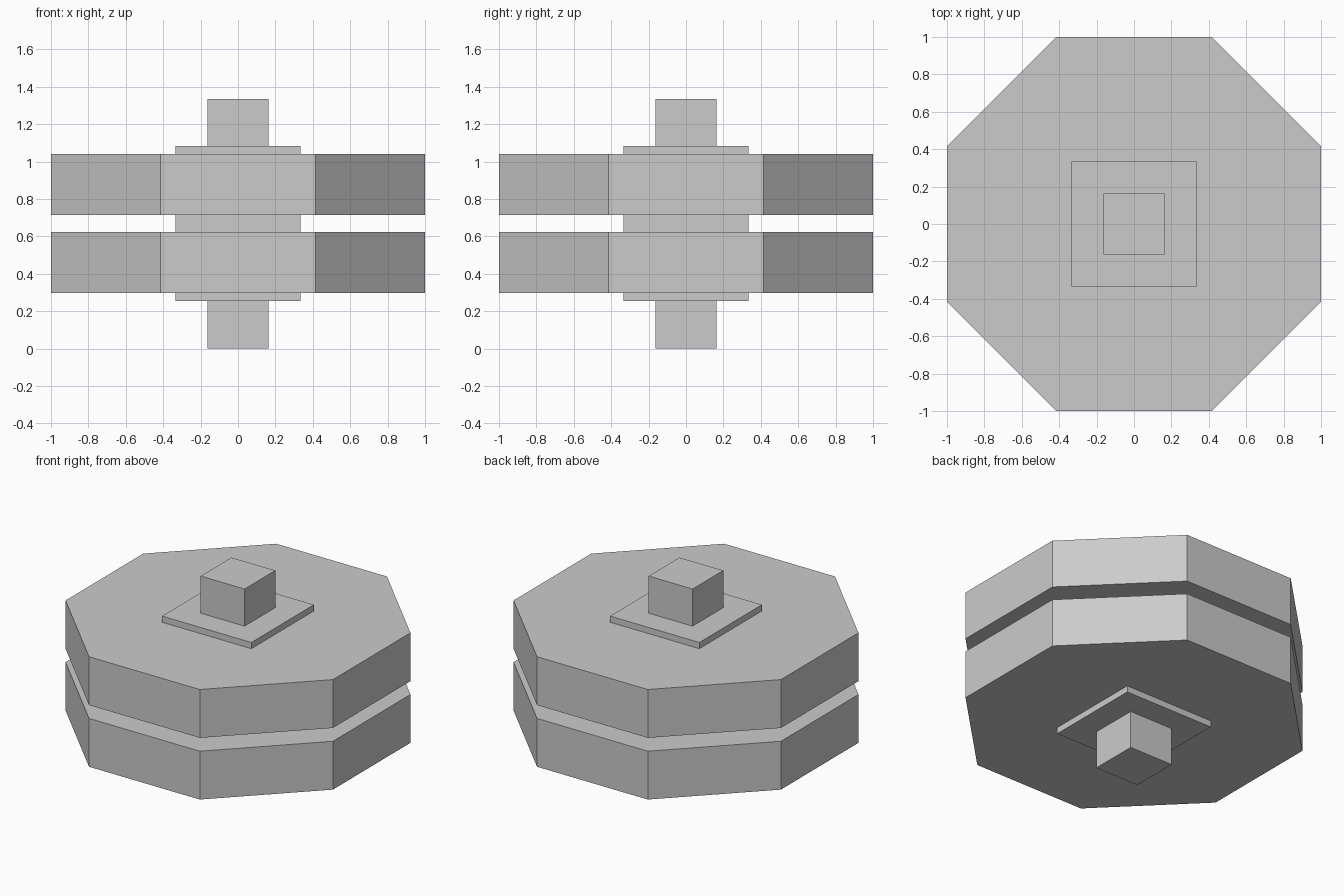
import bpy
from math import pi, cos

if "Cube" in bpy.data.objects:
    bpy.data.objects.remove(bpy.data.objects["Cube"])


def prism(name, sides, half_width, z0, z1):
    """Upright regular prism with flat sides facing the x and y axes."""
    bpy.ops.mesh.primitive_cylinder_add(
        vertices=sides, radius=half_width / cos(pi / sides), depth=z1 - z0,
        location=(0, 0, (z0 + z1) / 2), rotation=(0, 0, pi / sides))
    ob = bpy.context.object
    ob.name = name
    bpy.ops.object.transform_apply(location=False, rotation=True, scale=True)
    return ob


# Square axle running the full height
prism("axle", 4, 0.164, 0.0, 1.334)

# Wider square hub showing above, between and below the discs
prism("hub", 4, 0.334, 0.254, 1.083)

# Two octagonal discs
for name, z0 in (("lower_disc", 0.297), ("upper_disc", 0.714)):
    prism(name, 8, 1.0, z0, z0 + 0.327)
